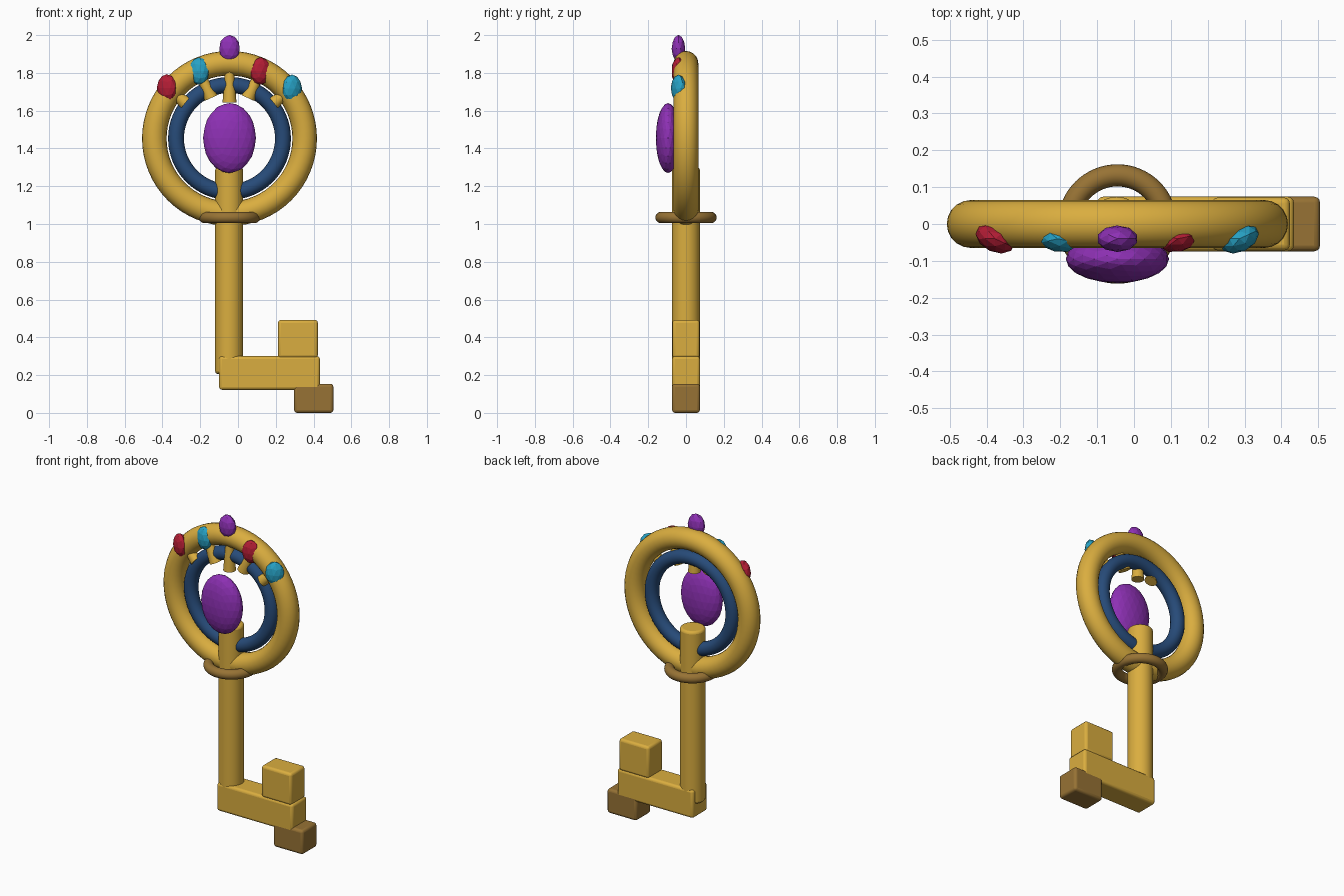
import bpy, math
from mathutils import Vector

if "Cube" in bpy.data.objects:
    bpy.data.objects.remove(bpy.data.objects["Cube"])

CX, CZ = -0.045, 1.453   # centre of the key's bow


def material(name, rgb):
    m = bpy.data.materials.new(name)
    m.diffuse_color = (*rgb, 1)
    m.use_nodes = True
    m.node_tree.nodes["Principled BSDF"].inputs["Base Color"].default_value = m.diffuse_color
    return m


GOLD = material("gold", (0.70, 0.42, 0.05))
BRONZE = material("bronze", (0.31, 0.17, 0.035))
BLUE = material("blue", (0.02, 0.07, 0.19))
PURPLE = material("purple", (0.27, 0.03, 0.46))
RED = material("red", (0.45, 0.012, 0.035))
CYAN = material("cyan", (0.02, 0.36, 0.56))


def finish(name, mat, bevel=0, smooth=True):
    o = bpy.context.object
    o.name = name
    o.data.materials.append(mat)
    bpy.ops.object.transform_apply(location=False, rotation=True, scale=True)
    if bevel:
        b = o.modifiers.new("bevel", 'BEVEL')
        b.width, b.segments = bevel, 3
        b.limit_method = 'ANGLE'
        b.angle_limit = math.radians(50)
    if smooth:
        bpy.ops.object.shade_smooth_by_angle(angle=math.radians(35))
    return o


def ring(name, mat, loc, major, minor, upright=True):
    bpy.ops.mesh.primitive_torus_add(
        location=loc, rotation=(math.pi / 2 if upright else 0, 0, 0),
        major_radius=major, minor_radius=minor,
        major_segments=64, minor_segments=20)
    return finish(name, mat)


def box(name, mat, x0, x1, z0, z1, half_y):
    bpy.ops.mesh.primitive_cube_add(size=1, location=((x0 + x1) / 2, 0, (z0 + z1) / 2))
    bpy.context.object.scale = (x1 - x0, 2 * half_y, z1 - z0)
    return finish(name, mat, bevel=0.016)


def gem(name, mat, loc, radii, detail, yaw=0):
    bpy.ops.mesh.primitive_ico_sphere_add(
        subdivisions=detail, radius=1, location=loc, rotation=(0, 0, math.radians(yaw)))
    bpy.context.object.scale = radii
    return finish(name, mat, smooth=False)


def prong(name, start, end, r_start, r_end):
    a, b = Vector(start), Vector(end)
    bpy.ops.mesh.primitive_cone_add(
        vertices=20, radius1=r_start, radius2=r_end, depth=(b - a).length,
        location=(a + b) / 2, rotation=(b - a).to_track_quat('Z', 'Y').to_euler())
    return finish(name, GOLD)


# Bow rings and collar
ring("outer_ring", GOLD, (CX, 0, CZ), 0.398, 0.065)
ring("inner_ring", BLUE, (CX, 0, CZ), 0.283, 0.042)
ring("collar", BRONZE, (CX, 0, 1.034), 0.132, 0.03, upright=False)

# Shaft
bpy.ops.mesh.primitive_cylinder_add(vertices=40, radius=0.074, depth=1.094,
                                    location=(CX - 0.002, 0, 0.753))
finish("shaft", GOLD, bevel=0.015)

# Bit with its teeth
box("bit_bar", GOLD, -0.10, 0.434, 0.122, 0.30, 0.074)
box("upper_tooth", GOLD, 0.212, 0.423, 0.29, 0.492, 0.072)
box("lower_tooth", BRONZE, 0.297, 0.505, 0.0, 0.154, 0.074)

# Large centre gem
gem("centre_gem", PURPLE, (CX, -0.095, 1.455), (0.14, 0.065, 0.185), 3)

# Crown gems, each on a prong pointing at the bow centre
crown = [
    ("left_outer", RED, -0.377, 1.72, 0.30, -25),
    ("left_inner", CYAN, -0.207, 1.81, 0.235, -12),
    ("top", PURPLE, CX, 1.928, 0.19, 0),
    ("right_inner", RED, 0.119, 1.81, 0.235, 12),
    ("right_outer", CYAN, 0.286, 1.718, 0.30, 25),
]
for name, mat, x, z, inner, yaw in crown:
    gem(name + "_gem", mat, (x, -0.04, z), (0.056, 0.036, 0.073), 2, yaw)
    d = Vector((x - CX, 0, z - CZ)).normalized()
    c = Vector((CX, -0.02, CZ))
    prong(name + "_prong", c + d * inner, c + d * 0.37, 0.037, 0.022)
